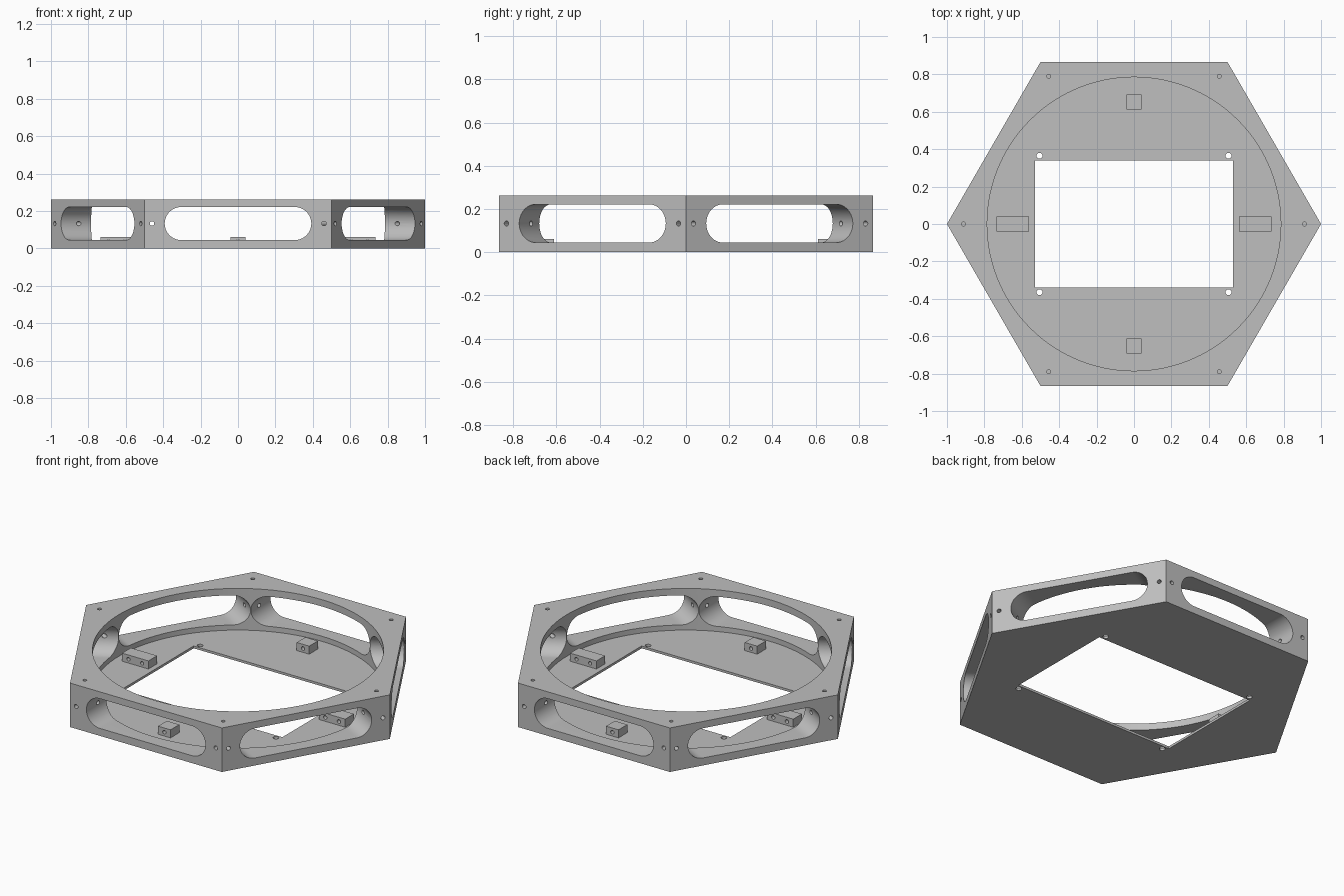
import bpy
import bmesh
from math import cos, sin, pi, radians
from mathutils import Matrix

if "Cube" in bpy.data.objects:
    bpy.data.objects.remove(bpy.data.objects["Cube"], do_unlink=True)

HEIGHT = 0.262
FLOOR = 0.014
MID = 0.133

grey = bpy.data.materials.new("plain grey")
grey.use_nodes = True
grey.diffuse_color = (0.52, 0.52, 0.52, 1)
grey.node_tree.nodes["Principled BSDF"].inputs["Base Color"].default_value = grey.diffuse_color


def arc(radius, start, end, steps, cx=0.0):
    return [(cx + radius * cos(start + (end - start) * i / steps),
             radius * sin(start + (end - start) * i / steps)) for i in range(steps + 1)]


def circle(radius, steps):
    return arc(radius, 0, 2 * pi, steps)[:-1]


def rectangle(hx, hy):
    return [(-hx, -hy), (hx, -hy), (hx, hy), (-hx, hy)]


def prism(name, outline, low, high, matrix=Matrix()):
    """Extrude a flat outline from low to high, then place it."""
    bm = bmesh.new()
    face = bm.faces.new([bm.verts.new((x, y, low)) for x, y in outline])
    top = bmesh.ops.extrude_face_region(bm, geom=[face])["geom"]
    bmesh.ops.translate(bm, vec=(0, 0, high - low),
                        verts=[g for g in top if isinstance(g, bmesh.types.BMVert)])
    bmesh.ops.recalc_face_normals(bm, faces=bm.faces)
    bm.transform(matrix)
    mesh = bpy.data.meshes.new(name)
    bm.to_mesh(mesh)
    bm.free()
    mesh.materials.append(grey)
    obj = bpy.data.objects.new(name, mesh)
    bpy.context.collection.objects.link(obj)
    return obj


def activate(obj):
    bpy.ops.object.select_all(action="DESELECT")
    obj.select_set(True)
    bpy.context.view_layer.objects.active = obj


def cut(target, outline, low, high, matrix=Matrix()):
    """Subtract a prism from the target."""
    cutter = prism("cutter", outline, low, high, matrix)
    cutter.hide_render = True
    activate(target)
    mod = target.modifiers.new("cut", "BOOLEAN")
    mod.operation = "DIFFERENCE"
    mod.solver = "EXACT"
    mod.object = cutter
    bpy.ops.object.modifier_apply(modifier=mod.name)
    bpy.data.objects.remove(cutter, do_unlink=True)


def finish(obj):
    activate(obj)
    bpy.ops.object.shade_smooth_by_angle(angle=radians(30))


def at(x, y, z=0.0):
    return Matrix.Translation((x, y, z))


# Hexagonal frame with a round well and a rectangular floor opening
frame = prism("hexagonal_frame", circle(1, 6), 0, HEIGHT)
cut(frame, circle(0.785, 120), FLOOR, 0.4)
cut(frame, rectangle(0.53, 0.34), -0.1, 0.1)

# Screw holes beside the corners of the floor opening
for sx in (-1, 1):
    for sy in (-1, 1):
        cut(frame, circle(0.016, 20), -0.1, 0.1, at(sx * 0.505, sy * 0.365))

# Rounded windows and screw holes in every side, blind holes in the top corners
RADIUS, HALF = 0.0885, 0.392
slot = (arc(RADIUS, -pi / 2, pi / 2, 20, HALF - RADIUS)
        + arc(RADIUS, pi / 2, 3 * pi / 2, 20, RADIUS - HALF))
to_front = Matrix.Rotation(pi / 2, 4, "X")
for k in range(6):
    turn = Matrix.Rotation(k * pi / 3, 4, "Z")
    cut(frame, slot, 0.6, 1.1, turn @ at(0, 0, MID) @ to_front)
    for x in (-0.46, 0.46):
        cut(frame, circle(0.012, 16), 0.56, 1.1, turn @ at(x, 0, MID) @ to_front)
    cut(frame, circle(0.011, 16), HEIGHT - 0.06, 0.4, turn @ at(0.912, 0))
finish(frame)

# Mounting blocks on the floor, drilled from front to back
blocks = [
    ("front_block", 0, -0.652, 0.041, (0,)),
    ("back_block", 0, 0.652, 0.041, (0,)),
    ("left_block", 0.648, 0, 0.087, (-0.045, 0.045)),
    ("right_block", -0.648, 0, 0.087, (-0.045, 0.045)),
]
for name, x, y, half, holes in blocks:
    block = prism(name, rectangle(half, 0.041), FLOOR - 0.004, 0.062, at(x, y))
    for offset in holes:
        cut(block, circle(0.011, 16), -0.1, 0.1, at(x + offset, y, 0.037) @ to_front)
    finish(block)
